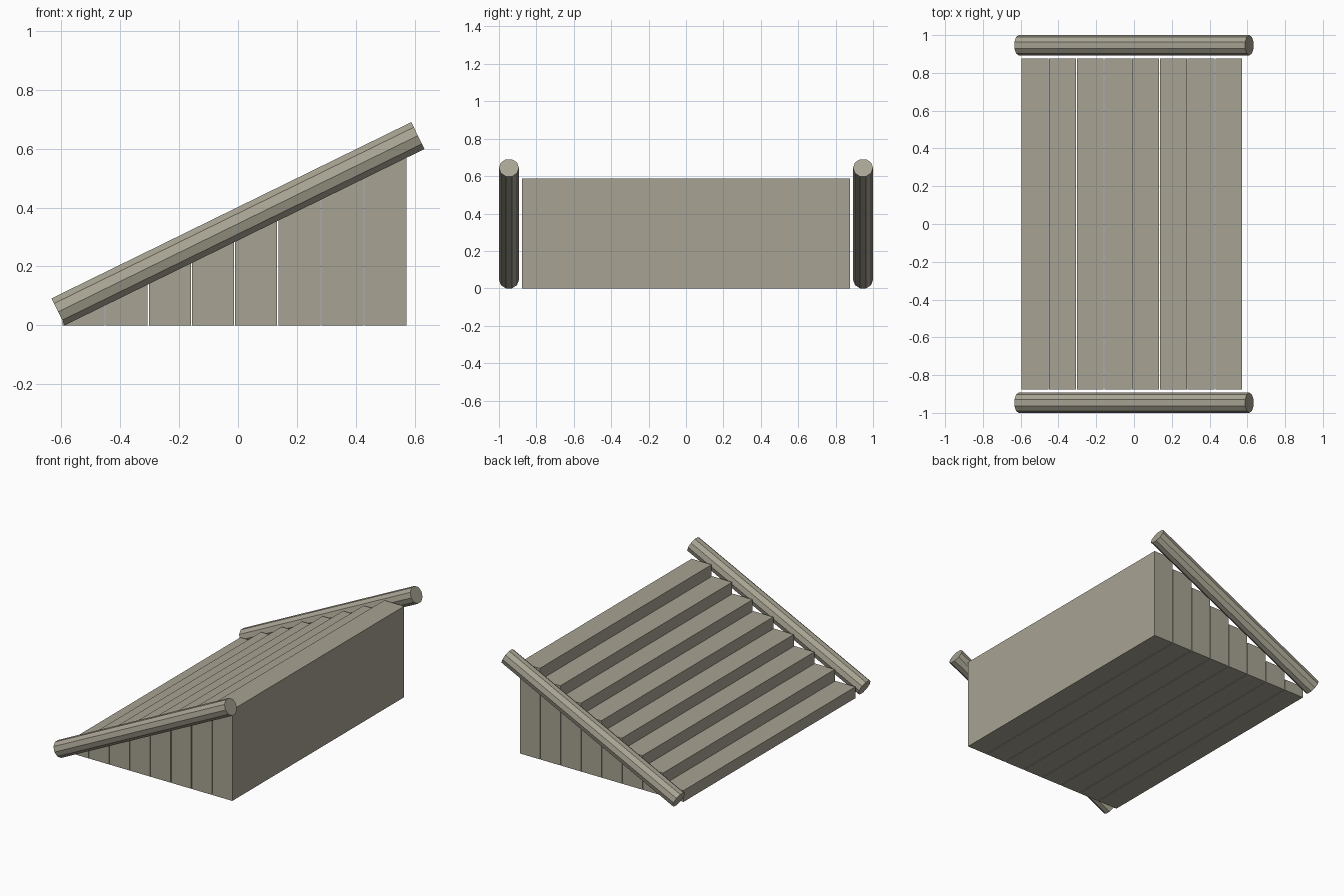
import bpy, math

if "Cube" in bpy.data.objects:
    bpy.data.objects.remove(bpy.data.objects["Cube"])

stone = bpy.data.materials.new("warm grey stone")
stone.diffuse_color = (0.39, 0.365, 0.29, 1)
stone.use_nodes = True
stone.node_tree.nodes["Principled BSDF"].inputs["Base Color"].default_value = stone.diffuse_color

STEPS, PITCH, GAP = 8, 0.1466, 0.004
LEFT, RISE, WIDTH = -0.596, 0.0734, 1.752

# Steps: solid blocks from the ground, each one riser taller
for i in range(STEPS):
    h = RISE * (i + 1)
    run = PITCH - GAP
    bpy.ops.mesh.primitive_cube_add(size=1, location=(LEFT + i * PITCH + run / 2, 0, h / 2))
    step = bpy.context.object
    step.name = f"step_{i + 1}"
    step.scale = (run, WIDTH, h)
    step.data.materials.append(stone)

# Sloping ten-sided rails on both sides, flat facet on top
SLOPE, RADIUS = math.radians(26.1), 0.0535
for name, side in (("front_rail", -1), ("back_rail", 1)):
    bpy.ops.mesh.primitive_cylinder_add(
        vertices=10, radius=RADIUS, depth=1.36,
        location=(0, side * (1 - RADIUS), 0.345),
        rotation=(0, math.pi / 2 - SLOPE, 0))
    rail = bpy.context.object
    rail.name = name
    rail.data.materials.append(stone)
